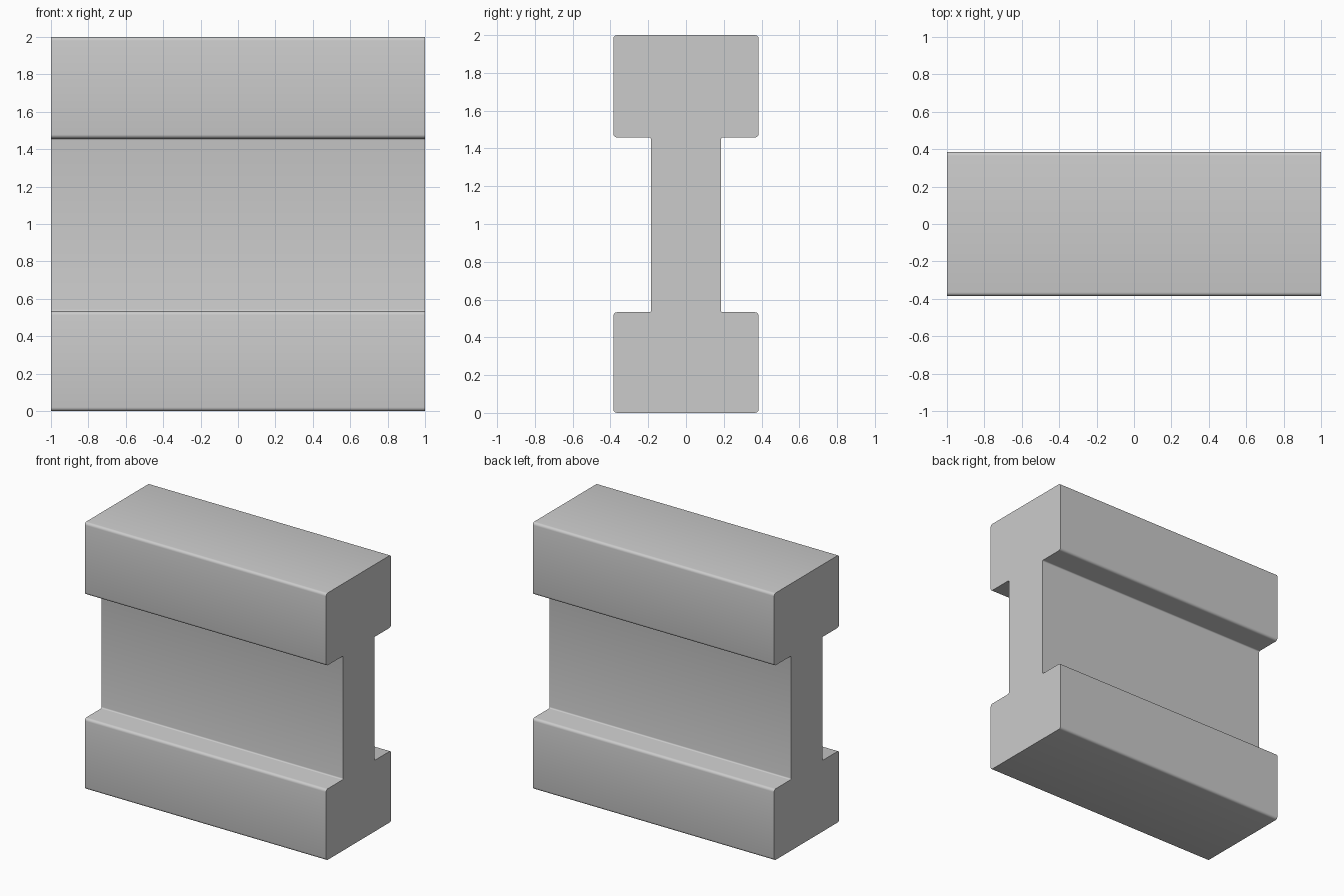
import bpy, bmesh, math
from mathutils import Vector

if "Cube" in bpy.data.objects:
    bpy.data.objects.remove(bpy.data.objects["Cube"])

HALF_LENGTH = 1.0
FLANGE, WEB = 0.385, 0.185
Z_LOW, Z_HIGH, TOP = 0.533, 1.458, 2.0


def rounded(corners, segments=4):
    """Replace each right-angled (y, z, radius) corner by a small arc."""
    points = []
    for i, (y, z, r) in enumerate(corners):
        p = Vector((y, z))
        a = (Vector(corners[i - 1][:2]) - p).normalized()
        b = (Vector(corners[(i + 1) % len(corners)][:2]) - p).normalized()
        centre = p + r * (a + b)
        for k in range(segments + 1):
            t = k / segments * math.pi / 2
            points.append(centre - r * (b * math.cos(t) + a * math.sin(t)))
    return points


# I-beam cross-section: right half, then mirrored left half
R, FILLET = 0.02, 0.01
right = [(FLANGE, 0, R), (FLANGE, Z_LOW, R), (WEB, Z_LOW, FILLET),
         (WEB, Z_HIGH, FILLET), (FLANGE, Z_HIGH, R), (FLANGE, TOP, R)]
left = [(-y, z, r) for y, z, r in reversed(right)]

# Beam extruded along x
bm = bmesh.new()
face = bm.faces.new([bm.verts.new((-HALF_LENGTH, p.x, p.y))
                     for p in rounded(right + left)])
ext = bmesh.ops.extrude_face_region(bm, geom=[face], use_keep_orig=True)
moved = [v for v in ext["geom"] if isinstance(v, bmesh.types.BMVert)]
bmesh.ops.translate(bm, verts=moved, vec=(2 * HALF_LENGTH, 0, 0))
bmesh.ops.recalc_face_normals(bm, faces=bm.faces)
mesh = bpy.data.meshes.new("i_beam")
bm.to_mesh(mesh)
bm.free()

beam = bpy.data.objects.new("i_beam", mesh)
bpy.context.collection.objects.link(beam)
bpy.context.view_layer.objects.active = beam
beam.select_set(True)
bpy.ops.object.shade_smooth_by_angle(angle=math.radians(30))
